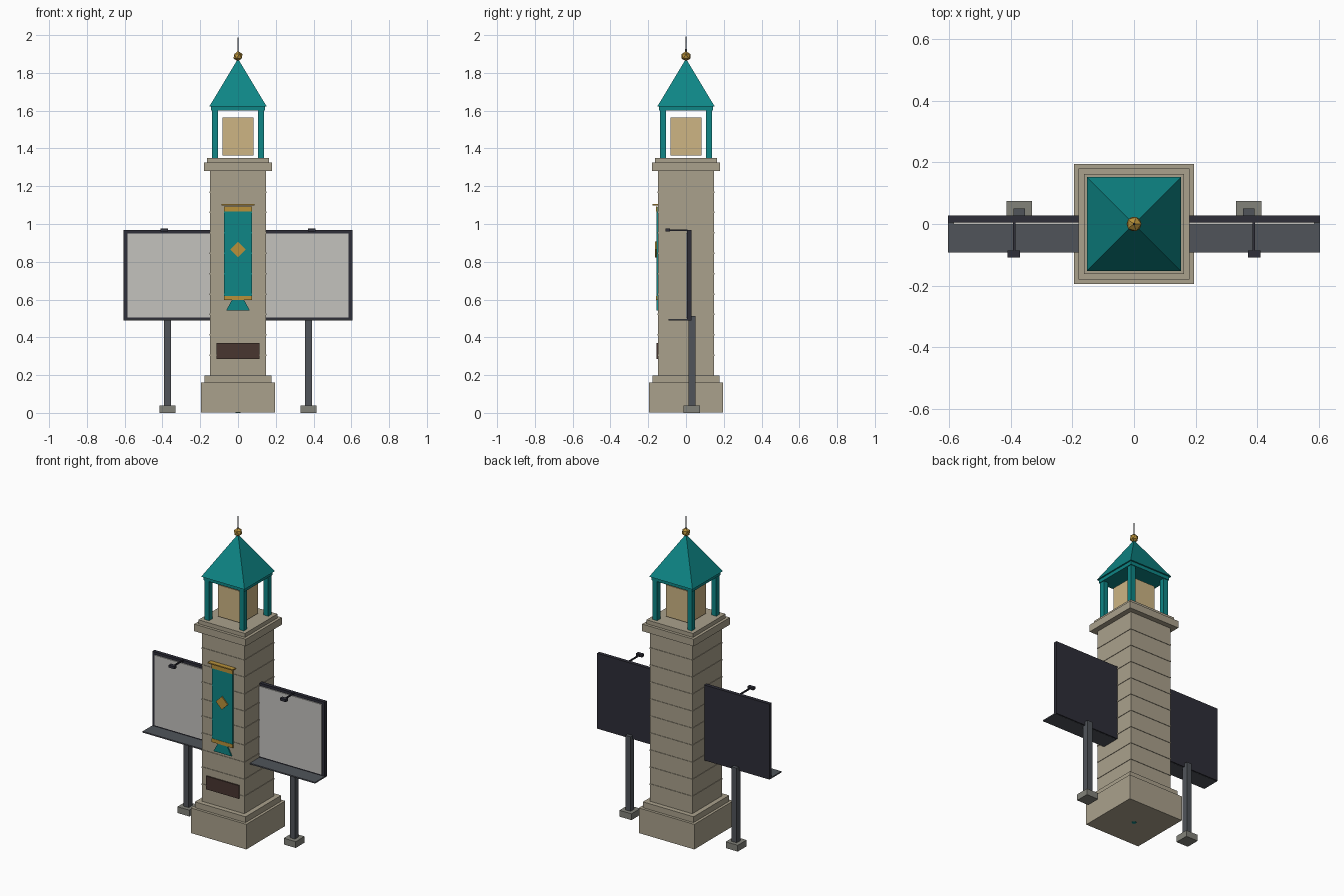
import bpy, bmesh, math

if "Cube" in bpy.data.objects:
    bpy.data.objects.remove(bpy.data.objects["Cube"])


def srgb(r, g, b):
    def lin(c):
        c /= 255
        return c / 12.92 if c <= 0.04045 else ((c + 0.055) / 1.055) ** 2.4
    return (lin(r), lin(g), lin(b), 1.0)


def material(name, r, g, b):
    m = bpy.data.materials.new(name)
    m.diffuse_color = srgb(r, g, b)
    m.use_nodes = True
    m.node_tree.nodes["Principled BSDF"].inputs["Base Color"].default_value = m.diffuse_color
    return m


STONE = material("stone", 170, 161, 140)
TEAL = material("teal", 14, 134, 134)
GOLD = material("gold", 184, 145, 58)
FRAME = material("dark_frame", 46, 46, 56)
STEEL = material("steel_grey", 80, 84, 90)
PANEL = material("panel_white", 195, 194, 190)
CONCRETE = material("concrete", 130, 130, 122)
LANTERN = material("lantern_tan", 205, 181, 132)
PLAQUE = material("plaque_brown", 72, 54, 48)


def finish(name, bm, mat):
    bmesh.ops.recalc_face_normals(bm, faces=bm.faces)
    me = bpy.data.meshes.new(name)
    bm.to_mesh(me)
    bm.free()
    me.materials.append(mat)
    ob = bpy.data.objects.new(name, me)
    bpy.context.scene.collection.objects.link(ob)
    return ob


def box(name, x, y, z, mat):
    """Box from (min, max) ranges on each axis."""
    bm = bmesh.new()
    bmesh.ops.create_cube(bm, size=1)
    for v in bm.verts:
        for i, (lo, hi) in enumerate((x, y, z)):
            v.co[i] = lo if v.co[i] < 0 else hi
    return finish(name, bm, mat)


def block(name, half, z, mat):
    return box(name, (-half, half), (-half, half), z, mat)


def cone(name, sides, r1, r2, z, mat, turn=0.0):
    bm = bmesh.new()
    bmesh.ops.create_cone(bm, cap_ends=True, segments=sides, radius1=r1,
                          radius2=r2, depth=z[1] - z[0])
    ob = finish(name, bm, mat)
    ob.location.z = (z[0] + z[1]) / 2
    ob.rotation_euler.z = turn
    return ob


def plate(name, outline, y, mat):
    """Flat outline in x-z extruded between two y values."""
    bm = bmesh.new()
    face = bm.faces.new([bm.verts.new((px, y[0], pz)) for px, pz in outline])
    new = bmesh.ops.extrude_face_region(bm, geom=[face])["geom"]
    for v in new:
        if isinstance(v, bmesh.types.BMVert):
            v.co.y = y[1]
    return finish(name, bm, mat)


# Stone tower
block("tower_base", 0.195, (0.001, 0.16), STONE)
block("tower_plinth", 0.178, (0.16, 0.197), STONE)
block("tower_shaft", 0.148, (0.197, 1.28), STONE)
block("tower_cornice", 0.181, (1.28, 1.325), STONE)
block("tower_top_slab", 0.163, (1.325, 1.35), STONE)
for i in range(1, 10):
    z = 0.197 + 0.108 * i
    block(f"stone_course_{i}", 0.151, (z - 0.004, z + 0.004), STONE)
cone("base_stud", 8, 0.014, 0.014, (0.0, 0.01), TEAL)

# Lantern room
block("lantern_box", 0.083, (1.363, 1.563), LANTERN)
for sx in (-1, 1):
    for sy in (-1, 1):
        cx, cy, h = 0.122 * sx, 0.122 * sy, 0.016
        box("lantern_post", (cx - h, cx + h), (cy - h, cy + h), (1.35, 1.60), TEAL)
block("roof_beam", 0.143, (1.60, 1.625), TEAL)
cone("roof", 4, 0.152 * math.sqrt(2), 0.0, (1.622, 1.875), TEAL, math.pi / 4)

# Finial
bm = bmesh.new()
bmesh.ops.create_icosphere(bm, subdivisions=1, radius=0.027)
finish("finial_ball", bm, GOLD).location.z = 1.888
cone("finial_spike", 6, 0.005, 0.001, (1.90, 2.0), STEEL)

# Banner on the front face
box("banner_cloth", (-0.073, 0.073), (-0.157, -0.146), (0.6, 1.09), TEAL)
box("banner_top_band", (-0.074, 0.074), (-0.159, -0.150), (1.065, 1.092), GOLD)
box("banner_bottom_band", (-0.074, 0.074), (-0.159, -0.150), (0.597, 0.62), GOLD)
box("banner_rail", (-0.088, 0.088), (-0.178, -0.146), (1.099, 1.106), GOLD)
plate("banner_diamond", [(-0.042, 0.865), (0, 0.823), (0.042, 0.865), (0, 0.907)],
      (-0.164, -0.156), GOLD)
plate("banner_tail", [(-0.063, 0.541), (0.063, 0.541), (0.031, 0.6), (-0.031, 0.6)],
      (-0.156, -0.147), TEAL)
box("plaque", (-0.115, 0.115), (-0.156, -0.147), (0.285, 0.369), PLAQUE)


def sided(name, x, y, z, mat):
    """Mirrored pair of boxes left and right of the tower."""
    box("right_" + name, x, y, z, mat)
    box("left_" + name, (-x[1], -x[0]), y, z, mat)


# Display boards with ledge, leg, footing and lamp on both sides
sided("board_back", (0.14, 0.605), (0.005, 0.028), (0.49, 0.968), FRAME)
sided("board_panel", (0.14, 0.586), (-0.001, 0.006), (0.506, 0.951), PANEL)
sided("board_ledge", (0.14, 0.605), (-0.092, 0.02), (0.489, 0.497), STEEL)
sided("board_leg", (0.355, 0.391), (0.012, 0.05), (0.035, 0.513), STEEL)
sided("leg_footing", (0.331, 0.415), (-0.014, 0.074), (0.0, 0.04), CONCRETE)
sided("lamp_arm", (0.386, 0.394), (-0.09, 0.008), (0.964, 0.972), FRAME)
sided("lamp_head", (0.37, 0.411), (-0.109, -0.086), (0.96, 0.976), FRAME)
